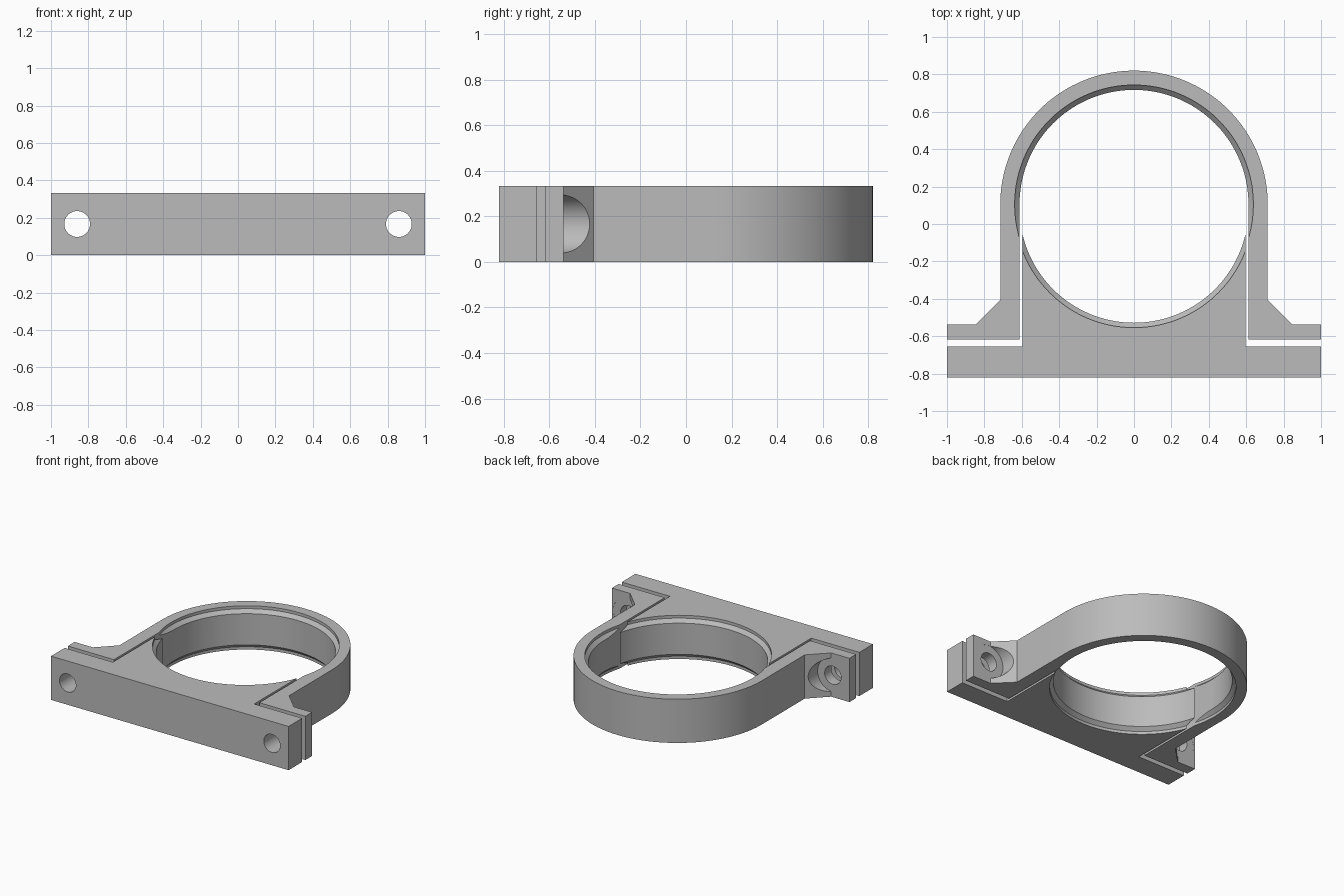
import bpy
import bmesh
import math
from mathutils import Matrix

cube = bpy.data.objects.get("Cube")
if cube:
    bpy.data.objects.remove(cube, do_unlink=True)

H = 0.333                  # thickness
BORE, GROOVE = 0.612, 0.638
CLAMP_Y, BASE_Y = 0.105, 0.084   # bore centres of the two halves
STEP, SLOPE = 0.022, 0.026       # rim step and cone heights
HOLE_X = 0.86

metal = bpy.data.materials.new("plain_grey")
metal.use_nodes = True
grey = (0.5, 0.5, 0.5, 1)
metal.diffuse_color = grey
metal.node_tree.nodes["Principled BSDF"].inputs["Base Color"].default_value = grey


def add_object(name, bm):
    bmesh.ops.recalc_face_normals(bm, faces=bm.faces)
    mesh = bpy.data.meshes.new(name)
    bm.to_mesh(mesh)
    bm.free()
    obj = bpy.data.objects.new(name, mesh)
    bpy.context.collection.objects.link(obj)
    mesh.materials.append(metal)
    return obj


def prism(name, outline):
    bm = bmesh.new()
    face = bm.faces.new([bm.verts.new((x, y, 0)) for x, y in outline])
    top = bmesh.ops.extrude_face_region(bm, geom=[face])["geom"]
    bmesh.ops.translate(bm, vec=(0, 0, H),
                        verts=[v for v in top if isinstance(v, bmesh.types.BMVert)])
    return add_object(name, bm)


def half_circle(radius, y, n=72):
    return [(radius * math.cos(math.pi * i / n), y + radius * math.sin(math.pi * i / n))
            for i in range(n + 1)]


def lathe(name, profile, y, n=144):
    bm = bmesh.new()
    rings = []
    for r, z in profile:
        rings.append([bm.verts.new((r * math.cos(2 * math.pi * i / n),
                                    y + r * math.sin(2 * math.pi * i / n), z))
                      for i in range(n)])
    for a, b in zip(rings, rings[1:]):
        for i in range(n):
            j = (i + 1) % n
            bm.faces.new((a[i], a[j], b[j], b[i]))
    bm.faces.new(rings[0][::-1])
    bm.faces.new(rings[-1])
    return add_object(name, bm)


def bolt_cutter(name, x, radius, y0, y1):
    bm = bmesh.new()
    place = Matrix.Translation((x, (y0 + y1) / 2, H / 2)) @ Matrix.Rotation(math.pi / 2, 4, "X")
    bmesh.ops.create_cone(bm, cap_ends=True, segments=48, radius1=radius,
                          radius2=radius, depth=y1 - y0, matrix=place)
    return add_object(name, bm)


def cut(obj, cutter):
    cutter.hide_render = True
    mod = obj.modifiers.new("cut", "BOOLEAN")
    mod.operation = "DIFFERENCE"
    mod.solver = "EXACT"
    mod.object = cutter
    bpy.ops.object.select_all(action="DESELECT")
    bpy.context.view_layer.objects.active = obj
    obj.select_set(True)
    bpy.ops.object.modifier_apply(modifier=mod.name)
    bpy.data.objects.remove(cutter, do_unlink=True)


# Bore profile: wide step at each rim, cone, then the narrower wall
bore_profile = [(GROOVE, -0.1), (GROOVE, STEP), (BORE, STEP + SLOPE),
                (BORE, H - STEP - SLOPE), (GROOVE, H - STEP), (GROOVE, H + 0.1)]

# Base: foot bar with an upright saddle
foot = [(1, -0.82), (1, -0.656), (0.595, -0.656), (0.595, 0)]
base = prism("saddle_base", foot + [(-x, y) for x, y in reversed(foot)])
cut(base, lathe("base_bore", bore_profile, BASE_Y))

# Strap: arch with straight legs, gussets and flanges
leg = [(0.612, -0.618), (1, -0.618), (1, -0.537), (0.846, -0.537), (0.715, -0.406)]
outline = leg + half_circle(0.715, CLAMP_Y)
outline += [(-x, y) for x, y in reversed(leg)]
outline += half_circle(BORE, CLAMP_Y)[::-1]
strap = prism("clamp_strap", outline)
cone = STEP + SLOPE
cut(strap, lathe("lower_rim", [(GROOVE, -0.1), (GROOVE, STEP), (BORE - 0.026, cone + 0.026)], CLAMP_Y))
cut(strap, lathe("upper_rim", [(BORE - 0.026, H - cone - 0.026), (GROOVE, H - STEP),
                               (GROOVE, H + 0.1)], CLAMP_Y))

# Bolt holes and bolt-head clearance in the gussets
for side in (-1, 1):
    x = side * HOLE_X
    for part in (base, strap):
        cut(part, bolt_cutter("bolt_hole", x, 0.069, -0.9, -0.4))
    cut(strap, bolt_cutter("head_clearance", x, 0.128, -0.5375, -0.3))

# Smooth curved walls, crisp corners
for part in (base, strap):
    bpy.ops.object.select_all(action="DESELECT")
    bpy.context.view_layer.objects.active = part
    part.select_set(True)
    bpy.ops.object.shade_smooth_by_angle(angle=math.radians(25))
